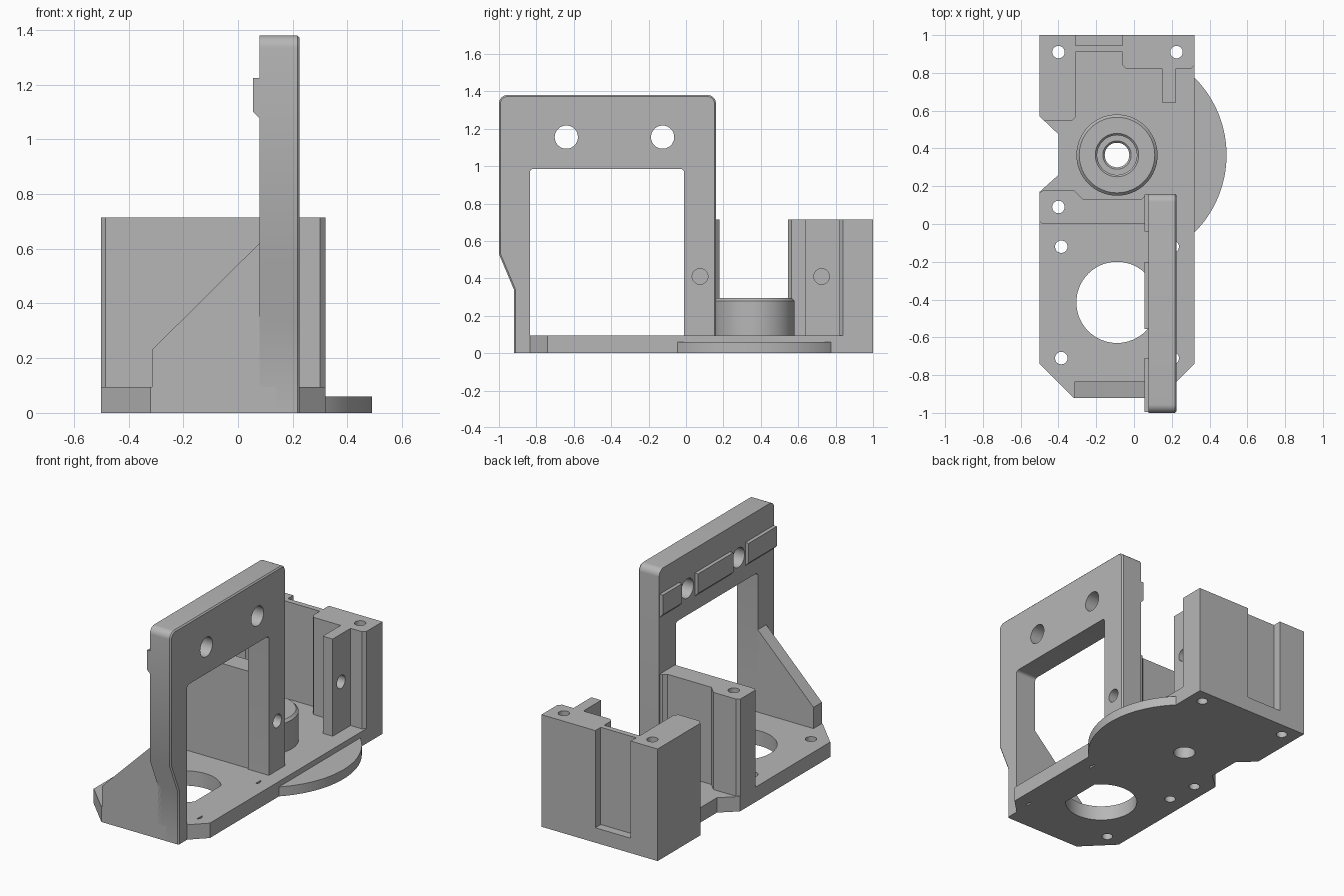
import bpy, bmesh
from math import cos, sin, pi, radians
from mathutils import Vector

if "Cube" in bpy.data.objects:
    bpy.data.objects.remove(bpy.data.objects["Cube"])

grey = bpy.data.materials.new("plain grey")
grey.use_nodes = True
COLOUR = (0.47, 0.47, 0.47, 1)
grey.diffuse_color = COLOUR
grey.node_tree.nodes["Principled BSDF"].inputs["Base Color"].default_value = COLOUR

# Maps outline (u, v) and extrusion depth w to space, per extrusion axis
AXES = {"x": lambda u, v, w: (w, u, v),
        "y": lambda u, v, w: (u, w, v),
        "z": lambda u, v, w: (u, v, w)}


def finish(name, bm):
    bmesh.ops.recalc_face_normals(bm, faces=bm.faces)
    mesh = bpy.data.meshes.new(name)
    bm.to_mesh(mesh)
    bm.free()
    obj = bpy.data.objects.new(name, mesh)
    bpy.context.collection.objects.link(obj)
    mesh.materials.append(grey)
    return obj


def prism(name, outline, axis, lo, hi, chamfer=0):
    """Extrude an outline; optionally chamfer the rim of the far cap."""
    bm = bmesh.new()
    place = AXES[axis]
    cap = bm.faces.new([bm.verts.new(place(u, v, lo)) for u, v in outline])
    out = bmesh.ops.extrude_face_region(bm, geom=[cap], use_keep_orig=True)
    shift = Vector(place(0, 0, hi - lo))
    verts = [g for g in out["geom"] if isinstance(g, bmesh.types.BMVert)]
    bmesh.ops.translate(bm, verts=verts, vec=shift)
    bmesh.ops.recalc_face_normals(bm, faces=bm.faces)
    if chamfer:
        rim = [g for g in out["geom"] if isinstance(g, bmesh.types.BMEdge)
               and max(v.co.z for v in g.verts) > 0.01]
        bmesh.ops.bevel(bm, geom=rim, offset=chamfer, segments=1, affect="EDGES")
    return finish(name, bm)


def rounded(points):
    """Round the corners given as (u, v, radius)."""
    result = []
    for i, p in enumerate(points):
        c = Vector(p[:2])
        if len(p) == 2:
            result.append(tuple(c))
            continue
        a = (Vector(points[i - 1][:2]) - c).normalized() * p[2]
        b = (Vector(points[(i + 1) % len(points)][:2]) - c).normalized() * p[2]
        for k in range(9):
            t = k / 8 * pi / 2
            result.append(tuple(c + a * (1 - sin(t)) + b * (1 - cos(t))))
    return result


def circle(u, v, r, n=48):
    return [(u + r * cos(2 * pi * i / n), v + r * sin(2 * pi * i / n)) for i in range(n)]


def lathe(name, profile, x, y):
    bm = bmesh.new()
    vs = [bm.verts.new((x + r, y, z)) for r, z in profile]
    es = [bm.edges.new((vs[i - 1], vs[i])) for i in range(len(vs))]
    bmesh.ops.spin(bm, geom=vs + es, cent=(x, y, 0), axis=(0, 0, 1),
                   angle=2 * pi, steps=64, use_duplicate=False)
    bmesh.ops.remove_doubles(bm, verts=bm.verts, dist=0.0005)
    return finish(name, bm)


def cut(targets, outline, axis, lo, hi):
    cutter = prism("cutter", outline, axis, lo, hi)
    cutter.hide_render = True
    for obj in targets:
        mod = obj.modifiers.new("cut", "BOOLEAN")
        mod.operation, mod.solver, mod.object = "DIFFERENCE", "EXACT", cutter
        bpy.context.view_layer.objects.active = obj
        bpy.ops.object.modifier_apply(modifier=mod.name)
    bpy.data.objects.remove(cutter)


PLATE, BLOCK = 0.095, 0.715
HUB = (-0.09, 0.365)

# Base plate with clipped front corners and a notch on one side
base = prism("base_plate", [
    (-0.32, -0.92), (0.14, -0.92), (0.32, -0.74), (0.32, 1), (-0.5, 1), (-0.5, 0.57),
    (-0.4, 0.475), (-0.4, 0.26), (-0.5, 0.17), (-0.5, -0.74)], "z", 0, PLATE)

# Thin rounded flange bulging out of the side
arc = [radians(-50 + 100 * i / 48) for i in range(49)]
flange = prism("side_flange", [(HUB[0] + 0.58 * cos(a), HUB[1] + 0.58 * sin(a))
                               for a in arc], "z", 0, 0.06)

# Rear block: corner column, thin web, second column and clamp post
rear = prism("rear_block", [
    (-0.5, 0.57), (-0.475, 0.545), (-0.33, 0.545), (-0.31, 0.565), (-0.31, 0.91),
    (-0.06, 0.91), (-0.06, 0.84), (-0.04, 0.82), (0.15, 0.82), (0.15, 0.64),
    (0.22, 0.64), (0.22, 0.82), (0.3, 0.82), (0.32, 0.84), (0.32, 1), (-0.06, 1),
    (-0.06, 0.945), (-0.31, 0.945), (-0.31, 1), (-0.5, 1)], "z", PLATE, BLOCK)

# Cross wall joining the upright frame
wall = prism("cross_wall", [
    (-0.485, 0), (0.1, 0), (0.1, 0.155), (0.06, 0.15), (0.04, 0.13), (-0.27, 0.13),
    (-0.32, 0.18), (-0.48, 0.18), (-0.5, 0.165), (-0.5, 0.015)], "z", PLATE, BLOCK)

# Upright frame with its window
frame = prism("upright_frame", rounded([
    (-0.92, 0), (0.16, 0), (0.16, 1.38, 0.045), (-1, 1.38, 0.045),
    (-1, 0.53), (-0.92, 0.34)]), "x", 0.078, 0.225, chamfer=0.008)
cut([frame], rounded([(-0.835, PLATE), (-0.01, PLATE), (-0.01, 0.985, 0.02),
                      (-0.835, 0.985, 0.02)]), "x", 0, 0.4)
for y in (-0.64, -0.125):
    cut([frame], circle(y, 1.155, 0.062), "x", 0, 0.4)

# Gusset bracing the frame
gusset = prism("front_gusset", [(-0.315, 0), (0.1, 0), (0.1, 0.64), (0.078, 0.62),
                                (-0.315, 0.23)], "y", -0.92, -0.835)

# Raised pads on the inner face of the frame
pads = []
for i, (y0, y1) in enumerate([(-0.995, -0.71), (-0.555, -0.2), (-0.04, 0.155)]):
    pads.append(prism(f"locating_pad_{i + 1}", [(0.08, 1.075), (0.055, 1.1),
                      (0.055, 1.225), (0.08, 1.225)], "y", y0, y1))

# Bearing boss
boss = lathe("bearing_boss", [
    (0.065, 0.09), (0.065, 0.12), (0.075, 0.13), (0.105, 0.13), (0.105, 0.285),
    (0.115, 0.295), (0.2, 0.295), (0.215, 0.28), (0.215, 0.09)], *HUB)

# Shaft hole, large motor opening and screw holes
cut([base], circle(*HUB, 0.065), "z", -0.1, 0.2)
cut([base], circle(-0.09, -0.415, 0.215, 64), "z", -0.1, 0.2)
for x in (-0.385, 0.205):
    for y in (-0.71, -0.12):
        cut([base], circle(x, y, 0.033, 32), "z", -0.1, 0.2)
for x, y, block in [(-0.4, 0.91, rear), (0.225, 0.91, rear), (-0.4, 0.09, wall)]:
    cut([base, block], circle(x, y, 0.033, 32), "z", -0.1, 1)
cut([frame], circle(0.075, 0.41, 0.042, 32), "x", 0.11, 0.4)
cut([rear], circle(0.725, 0.41, 0.042, 32), "x", 0.1, 0.4)

# Smooth the round surfaces while keeping edges crisp
parts = [base, flange, rear, wall, frame, gusset, boss] + pads
bpy.ops.object.select_all(action="DESELECT")
for obj in parts:
    obj.select_set(True)
bpy.context.view_layer.objects.active = base
bpy.ops.object.shade_smooth_by_angle(angle=radians(25))
